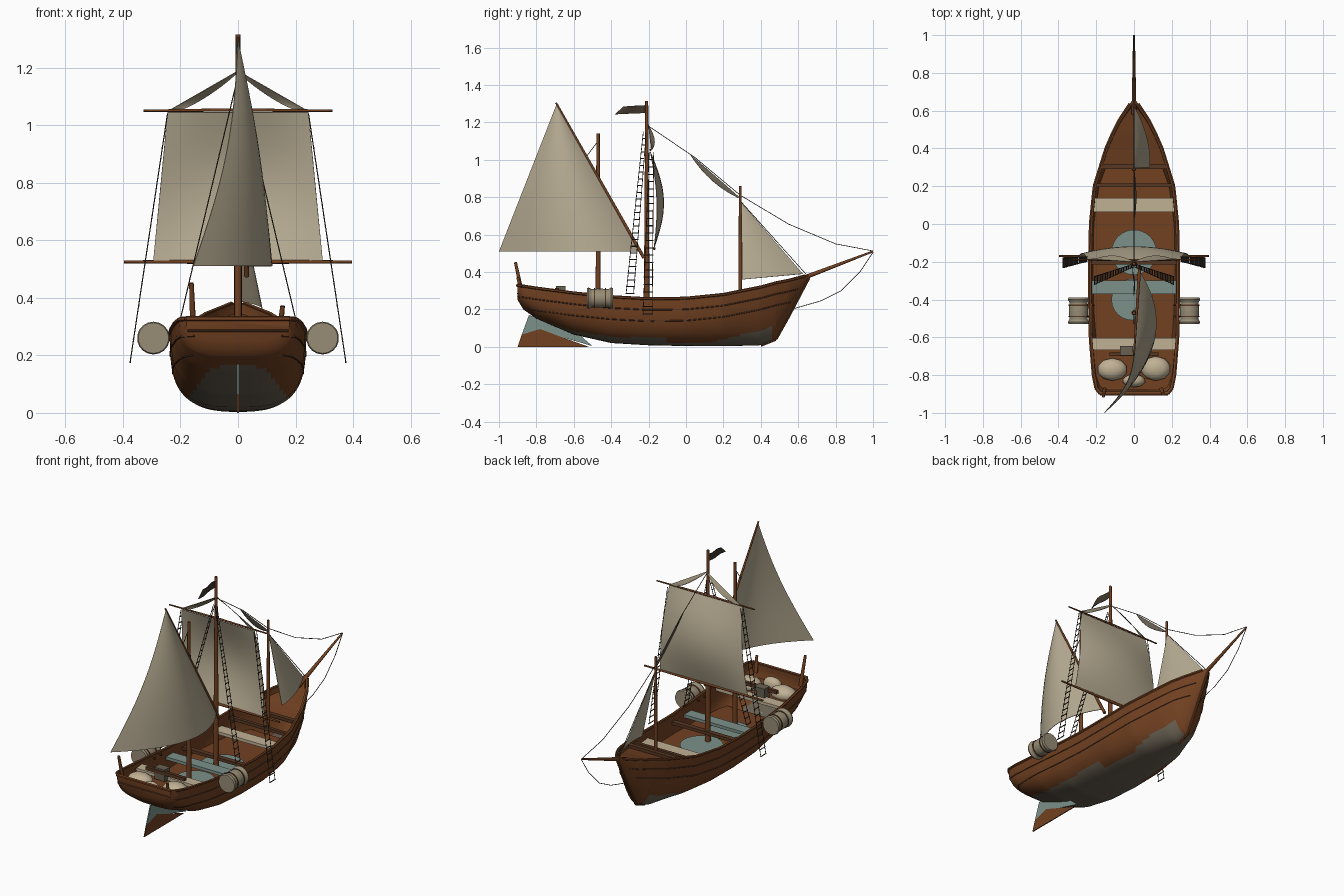
import bpy, bmesh, math
from mathutils import Vector, Matrix

if "Cube" in bpy.data.objects:
    bpy.data.objects.remove(bpy.data.objects["Cube"])


def mat(name, r, g, b):
    m = bpy.data.materials.new(name)
    m.diffuse_color = (r, g, b, 1)
    m.use_nodes = True
    m.node_tree.nodes["Principled BSDF"].inputs["Base Color"].default_value = m.diffuse_color
    return m


WOOD = mat("brown_wood", .165, .052, .015)
DARK = mat("dark_wood", .095, .038, .016)
SAIL = mat("canvas", .47, .41, .29)
ROPE = mat("dark_rope", .05, .037, .025)
TEAL = mat("faded_teal", .20, .28, .255)
GREY = mat("bottom_grey", .14, .118, .085)
CREAM = mat("pale_cream", .53, .44, .30)
CASK = mat("cask_grey", .31, .265, .18)


def finish(name, bm, mats, angle=40, rule=None):
    bmesh.ops.recalc_face_normals(bm, faces=bm.faces)
    if rule:
        for f in bm.faces:
            f.material_index = rule(f)
    me = bpy.data.meshes.new(name)
    bm.to_mesh(me)
    bm.free()
    for m in mats:
        me.materials.append(m)
    me.shade_smooth()
    me.set_sharp_from_angle(angle=math.radians(angle))
    ob = bpy.data.objects.new(name, me)
    bpy.context.collection.objects.link(ob)
    return ob


def grid(bm, rows):
    vs = [[bm.verts.new(p) for p in r] for r in rows]
    for a, b in zip(vs, vs[1:]):
        for i in range(len(a) - 1):
            bm.faces.new((a[i], a[i + 1], b[i + 1], b[i]))
    return vs


def rods(name, segs, m, sides=10):
    """Tapered cylinders (start, end, r1, r2) joined into one object."""
    bm = bmesh.new()
    for a, b, r1, r2 in segs:
        a, b = Vector(a), Vector(b)
        d = b - a
        M = Matrix.Translation((a + b) / 2) @ d.to_track_quat('Z', 'Y').to_matrix().to_4x4()
        bmesh.ops.create_cone(bm, cap_ends=True, segments=sides, radius1=r1, radius2=r2,
                              depth=d.length, matrix=M)
    return finish(name, bm, [m])


def path(pts, r):
    return [(a, b, r, r) for a, b in zip(pts, pts[1:])]


def box(name, c, s, m):
    bm = bmesh.new()
    bmesh.ops.create_cube(bm, size=1, matrix=Matrix.Translation(c) @ Matrix.Diagonal((*s, 1)))
    return finish(name, bm, [m])


def prism(name, pts, w, m):
    bm = bmesh.new()
    f = bm.faces.new([bm.verts.new((-w / 2, y, z)) for y, z in pts])
    ext = bmesh.ops.extrude_face_region(bm, geom=[f])['geom']
    bmesh.ops.translate(bm, verts=[v for v in ext if isinstance(v, bmesh.types.BMVert)], vec=(w, 0, 0))
    return finish(name, bm, [m])


# hull lines: y, half width, sheer height, bottom height, section fullness
TABLE = [(-.90, .18, .328, .25, 3.2), (-.87, .203, .325, .20, 3.2), (-.80, .217, .314, .15, 3.2),
         (-.60, .233, .288, .065, 3.1), (-.40, .236, .268, .02, 3), (-.20, .236, .257, .008, 3),
         (0, .232, .26, .004, 2.9), (.20, .212, .28, .003, 2.5), (.40, .15, .32, .008, 2),
         (.48, .115, .342, .04, 1.8), (.55, .08, .356, .165, 1.7), (.61, .04, .372, .28, 1.6),
         (.655, .01, .385, .365, 1.5)]


def lines(y):
    y = min(max(y, -.9), .655)
    for a, b in zip(TABLE, TABLE[1:]):
        if y <= b[0]:
            t = (y - a[0]) / (b[0] - a[0])
            return [p + (q - p) * t for p, q in zip(a[1:], b[1:])]


def half_width(y, z):
    w, zt, zb, n = lines(y)
    s = min(max((zt - z) / (zt - zb), 0), 1)
    return w * (1 - s ** n) ** (1 / n)


def section(y, k=22):
    w, zt, zb, n = lines(y)
    out = []
    for i in range(2 * k + 1):
        t = math.pi * i / (2 * k)
        c, s = math.cos(t), math.sin(t)
        out.append((math.copysign(w * abs(c) ** (2 / n), c), y, zt - (zt - zb) * abs(s) ** (2 / n)))
    return out


ys = sorted({round(-.9 + 1.555 * i / 80, 4) for i in range(81)} | {-.87, .48, .55})


def paint(f):
    c = f.calc_center_median()
    low = c.z < .16 - 1.3 * max(0, abs(c.x) - .09) and abs(f.normal.z) > .3 and c.y < -.1
    mid = c.y >= -.1 and c.z < .02 + .02 * (c.y + .1)
    bow = c.y > .08 and c.z < .01 + .25 * (c.y - .08) and c.y < .47
    return 1 if low or mid or bow else 0


bm = bmesh.new()
rows = grid(bm, [section(y) for y in ys])
bm.faces.new(rows[0])
bmesh.ops.recalc_face_normals(bm, faces=bm.faces)
bmesh.ops.solidify(bm, geom=bm.faces[:], thickness=.012)
finish("hull", bm, [WOOD, GREY], 45, paint)

# rail cap, wales along the sides, transom rail, stem
rail, wales = [], []
for s in (1, -1):
    for drop, r, out in ((0, .008, rail), (.06, .0035, wales), (.12, .0035, wales)):
        pts = []
        for y in ys[::2]:
            z = lines(y)[1] - drop
            if z > lines(y)[2] + .01:
                pts.append((s * half_width(y, z), y, z))
        out += path(pts, r)
rail += path([(-.18, -.9, .328), (.18, -.9, .328)], .009)
wales += path([(-.175, -.9, .285), (.175, -.9, .285)], .004)
rods("rails", rail, WOOD, 6)
rods("wales", wales, DARK, 6)
rods("stem", path([(0, y, lines(y)[2]) for y in (.4, .48, .55, .61, .655)] + [(0, .66, .385)], .008), WOOD, 8)


# decks fitted inside the hull
def deck(name, y0, y1, zf, m, n=16):
    bm = bmesh.new()
    rr = []
    for i in range(n + 1):
        y = y0 + (y1 - y0) * i / n
        z = zf(y)
        w = max(half_width(y, z) - .004, .002)
        rr.append([(-w, y, z), (0, y, z), (w, y, z)])
    grid(bm, rr)
    bmesh.ops.solidify(bm, geom=bm.faces[:], thickness=.008)
    finish(name, bm, [m])


deck("floor", -.66, .32, lambda y: .15, WOOD)
deck("stern_deck", -.88, -.62, lambda y: .25, WOOD)
deck("foredeck", .30, .63, lambda y: lines(y)[1] - .03, WOOD)
rods("floor_patch_fore", [((0, -.15, .150), (0, -.15, .159), .12, .12)], TEAL, 24)
rods("floor_patch_aft", [((-.01, -.40, .150), (-.01, -.40, .159), .11, .11)], TEAL, 24)

# thwarts and beams
for nm, y, d, z, m in (("thwart_fore", .10, .075, .215, CREAM), ("thwart_mid", -.335, .07, .215, TEAL),
                       ("thwart_aft", -.635, .065, .262, CREAM), ("beam_fore", .205, .02, .25, DARK),
                       ("beam_foredeck", .305, .025, .285, DARK), ("beam_mast", -.20, .03, .215, DARK)):
    box(nm, (0, y, z), (2 * half_width(y, z) - .01, d, .018), m)
box("stern_chest", (-.04, -.67, .29), (.07, .05, .07), GREY)
box("stern_plank", (.0, -.69, .305), (.26, .02, .02), DARK)

# sacks on the stern deck
for i, (x, y, rx, ry) in enumerate(((-.115, -.77, .08, .06), (.115, -.765, .08, .065), (.0, -.83, .06, .035))):
    bm = bmesh.new()
    bmesh.ops.create_icosphere(bm, subdivisions=2, radius=1,
                               matrix=Matrix.Translation((x, y, .265)) @ Matrix.Diagonal((rx, ry, .045, 1)))
    finish("sack_%d" % i, bm, [CREAM], 60)

# thin skeg under the stern
prism("skeg", [(-.878, .065), (-.90, 0), (-.52, 0), (-.66, .05), (-.78, .095)], .006, WOOD)
prism("skeg_band", [(-.84, .17), (-.878, .065), (-.78, .095), (-.66, .05), (-.50, .004), (-.60, .09)], .006, TEAL)

# masts, yards, bowsprit, stern posts
rods("main_mast", [((0, -.21, .13), (0, -.21, 1.315), .016, .008)], WOOD, 12)
rods("mizzen_mast", [((0, -.47, .13), (0, -.47, 1.14), .014, .009)], WOOD, 12)
rods("fore_mast", [((0, .29, .2), (0, .29, .86), .011, .007)], WOOD, 12)
rods("bowsprit", [((0, .58, .35), (0, 1.0, .51), .013, .005)], WOOD, 12)
YARDS = []
for s in (1, -1):
    YARDS += [((0, -.19, 1.053), (s * .328, -.19, 1.05), .006, .004),
              ((0, -.17, .525), (s * .397, -.17, .525), .008, .005)]
rods("main_yards", YARDS, WOOD)
rods("lateen_yard", [((0, -.695, 1.305), (.03, -.225, .475), .005, .009)], WOOD)
rods("stern_posts", [((-.155, -.875, .28), (-.162, -.912, .452), .011, .008),
                     ((.145, -.875, .28), (.155, -.90, .372), .011, .008)], WOOD)


# sails: four corners and a belly vector
def sail(name, corners, belly, shape, m=SAIL, n=14):
    a, b, c, d = map(Vector, corners)
    bm = bmesh.new()
    rr = []
    for j in range(n + 1):
        v = j / n
        l, r = a.lerp(d, v), b.lerp(c, v)
        rr.append([l.lerp(r, i / n) + Vector(belly) * shape(i / n, v) for i in range(n + 1)])
    grid(bm, rr)
    bmesh.ops.remove_doubles(bm, verts=bm.verts, dist=.0005)
    bmesh.ops.recalc_face_normals(bm, faces=bm.faces)
    bmesh.ops.solidify(bm, geom=bm.faces[:], thickness=.003)
    finish(name, bm, [m], 60)


def foot(u, v):
    return 4 * u * (1 - u) * v


sail("main_sail", [(-.245, -.19, 1.045), (.245, -.19, 1.045), (.295, -.17, .525), (-.295, -.17, .525)],
     (0, .062, 0), lambda u, v: math.sin(math.pi * v) * (.4 + .6 * 4 * u * (1 - u)))
sail("lateen_sail", [(.001, -.692, 1.297), (.002, -.688, 1.29), (.03, -.25, .51), (-.155, -1.0, .51)],
     (.17, 0, 0), lambda u, v: foot(u, v) + .22 * math.sin(math.pi * v) * (1 - u))
sail("jib", [(0, .296, .775), (0, .298, .77), (0, .625, .39), (.085, .30, .36)], (.025, 0, 0), foot)
sail("flag", [(0, -.38, 1.243), (0, -.21, 1.25), (0, -.21, 1.292), (0, -.335, 1.285)], (.005, 0, 0),
     lambda u, v: math.sin(2 * math.pi * u), ROPE)

# furled strips of canvas above the yard and on the forestay
for s, nm in ((1, "right"), (-1, "left")):
    sail("furled_strip_" + nm, [(0, -.20, 1.19), (s * .235, -.185, 1.055), (s * .19, -.18, 1.055), (s * .01, -.195, 1.175)],
         (0, .02, -.008), lambda u, v: 4 * u * (1 - u) * v, CASK, 8)
sail("stay_strip", [(0, .02, 1.03), (0, .285, .80), (0, .28, .795), (0, .03, 1.015)],
     (.01, -.015, -.018), lambda u, v: 4 * u * (1 - u) * v, GREY, 8)


# rope ladders
def ladder(top, bot, w0, w1, rungs):
    top, bot = Vector(top), Vector(bot)
    e0, e1 = Vector((0, w0, 0)), Vector((0, w1, 0))
    out = path([top - e0, bot - e1], .002) + path([top + e0, bot + e1], .002)
    for i in range(1, rungs + 1):
        t = i / rungs
        p, e = top.lerp(bot, t), e0.lerp(e1, t) * 1.2
        out += path([p - e, p + e], .003)
    return out


lad = []
for s in (1, -1):
    lad += ladder((s * .005, -.22, 1.15), (s * .21, -.30, .285), .008, .02, 24)
    lad += ladder((s * .245, -.185, 1.04), (s * .375, -.205, .175), .012, .024, 22)
rods("rope_ladders", lad, ROPE, 5)

# stays
stays = path([(0, -.2, 1.18), (0, .05, 1.01), (0, .29, .81), (0, .55, .655), (0, .8, .55), (0, 1.0, .512)], .002)
stays += path([(0, 1.0, .505), (0, .93, .40), (0, .83, .30), (0, .72, .245), (0, .58, .205)], .002)
stays += path([(0, -.47, 1.1), (0, -.53, 1.02)], .002) + path([(0, .29, .78), (0, .64, .39)], .002)
rods("stays", stays, ROPE, 5)

# casks slung outside the hull, with lips and hoops
PROF = [(-.07, .053), (-.06, .057), (-.045, .049), (0, .051), (.045, .049), (.06, .057), (.07, .053)]
for s, nm in ((1, "right"), (-1, "left")):
    at = lambda d: (s * .294, -.46 + d, .26)
    rods("cask_" + nm, [(at(a), at(b), r, q) for (a, r), (b, q) in zip(PROF, PROF[1:])], CASK, 18)
    rods("cask_hoops_" + nm, [(at(d - .003), at(d + .003), .053, .053) for d in (-.03, .03)], DARK, 18)
    rods("cask_sling_" + nm, [((s * .21, -.46 + d, .262), (s * .29, -.46 + d, .262), .006, .006) for d in (-.03, .03)], DARK, 6)
